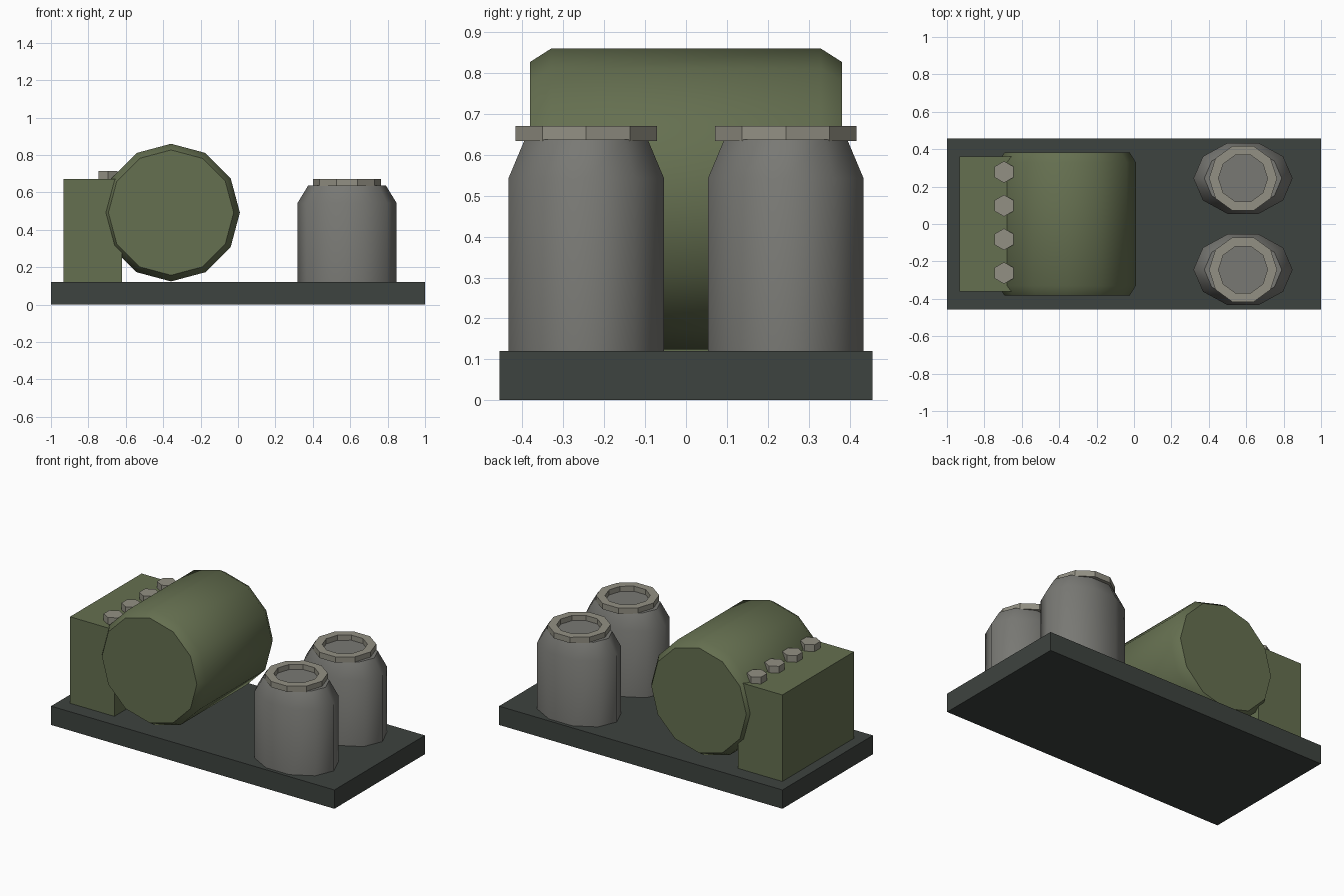
import bpy, bmesh, math
from math import cos, sin, pi

if "Cube" in bpy.data.objects:
    bpy.data.objects.remove(bpy.data.objects["Cube"])


def material(name, rgb):
    m = bpy.data.materials.new(name)
    m.diffuse_color = (*rgb, 1)
    m.use_nodes = True
    m.node_tree.nodes["Principled BSDF"].inputs["Base Color"].default_value = m.diffuse_color
    return m


OLIVE = material("olive_paint", (0.13, 0.16, 0.08))
DARK = material("dark_base", (0.048, 0.056, 0.050))
GREY = material("grey_metal", (0.19, 0.19, 0.175))
PALE = material("pale_metal", (0.29, 0.28, 0.23))


def finish(name, bm, mat, smooth=None):
    bmesh.ops.recalc_face_normals(bm, faces=bm.faces)
    me = bpy.data.meshes.new(name)
    bm.to_mesh(me)
    bm.free()
    ob = bpy.data.objects.new(name, me)
    bpy.context.collection.objects.link(ob)
    me.materials.append(mat)
    if smooth:
        bpy.ops.object.select_all(action='DESELECT')
        ob.select_set(True)
        bpy.context.view_layer.objects.active = ob
        bpy.ops.object.shade_smooth_by_angle(angle=math.radians(smooth))
    return ob


def box(name, lo, hi, mat):
    bm = bmesh.new()
    bmesh.ops.create_cube(bm, size=1)
    for v in bm.verts:
        v.co = [(a + b) / 2 + c * (b - a) for a, b, c in zip(lo, hi, v.co)]
    return finish(name, bm, mat)


def loft(name, rings, sides, mat, loc, phase=0.0, axis='Z', closed=False, smooth=None):
    """Stack of (rx, ry, height) polygon rings, capped or joined into a loop."""
    bm = bmesh.new()
    loops = []
    for rx, ry, h in rings:
        loop = []
        for i in range(sides):
            a = phase + 2 * pi * i / sides
            p, q = rx * cos(a), ry * sin(a)
            co = (p, q, h) if axis == 'Z' else (p, h, q)
            loop.append(bm.verts.new([c + o for c, o in zip(co, loc)]))
        loops.append(loop)
    pairs = list(zip(loops, loops[1:]))
    if closed:
        pairs.append((loops[-1], loops[0]))
    else:
        bm.faces.new(loops[0])
        bm.faces.new(loops[-1])
    for a, b in pairs:
        for i in range(sides):
            j = (i + 1) % sides
            bm.faces.new((a[i], a[j], b[j], b[i]))
    return finish(name, bm, mat, smooth)


# base plate and control box
box("base_plate", (-1, -0.456, 0), (1, 0.456, 0.12), DARK)
box("control_box", (-0.933, -0.361, 0.12), (-0.62, 0.361, 0.672), OLIVE)

# lying drum with chamfered ends
R, E = 0.368, 0.335
loft("drum", [(E, E, -0.382), (R, R, -0.33), (R, R, 0.33), (E, E, 0.382)],
     12, OLIVE, (-0.358, 0, 0.492), axis='Y', smooth=50)

# row of hexagonal knobs
for i in range(4):
    loft("knob", [(0.058, 0.058, 0.66), (0.058, 0.058, 0.715)], 6, PALE,
         (-0.695, -0.262 + 0.18 * i, 0), phase=pi / 6)

# two canisters with open rims
for y in (-0.244, 0.244):
    loft("canister", [(0.265, 0.2, 0.12), (0.265, 0.2, 0.543), (0.207, 0.158, 0.638)],
         10, GREY, (0.583, y, 0), smooth=50)
    loft("canister_rim", [(0.182, 0.182, 0.634), (0.182, 0.182, 0.671),
                          (0.131, 0.131, 0.671), (0.131, 0.131, 0.634)],
         10, PALE, (0.583, y, 0), closed=True)
